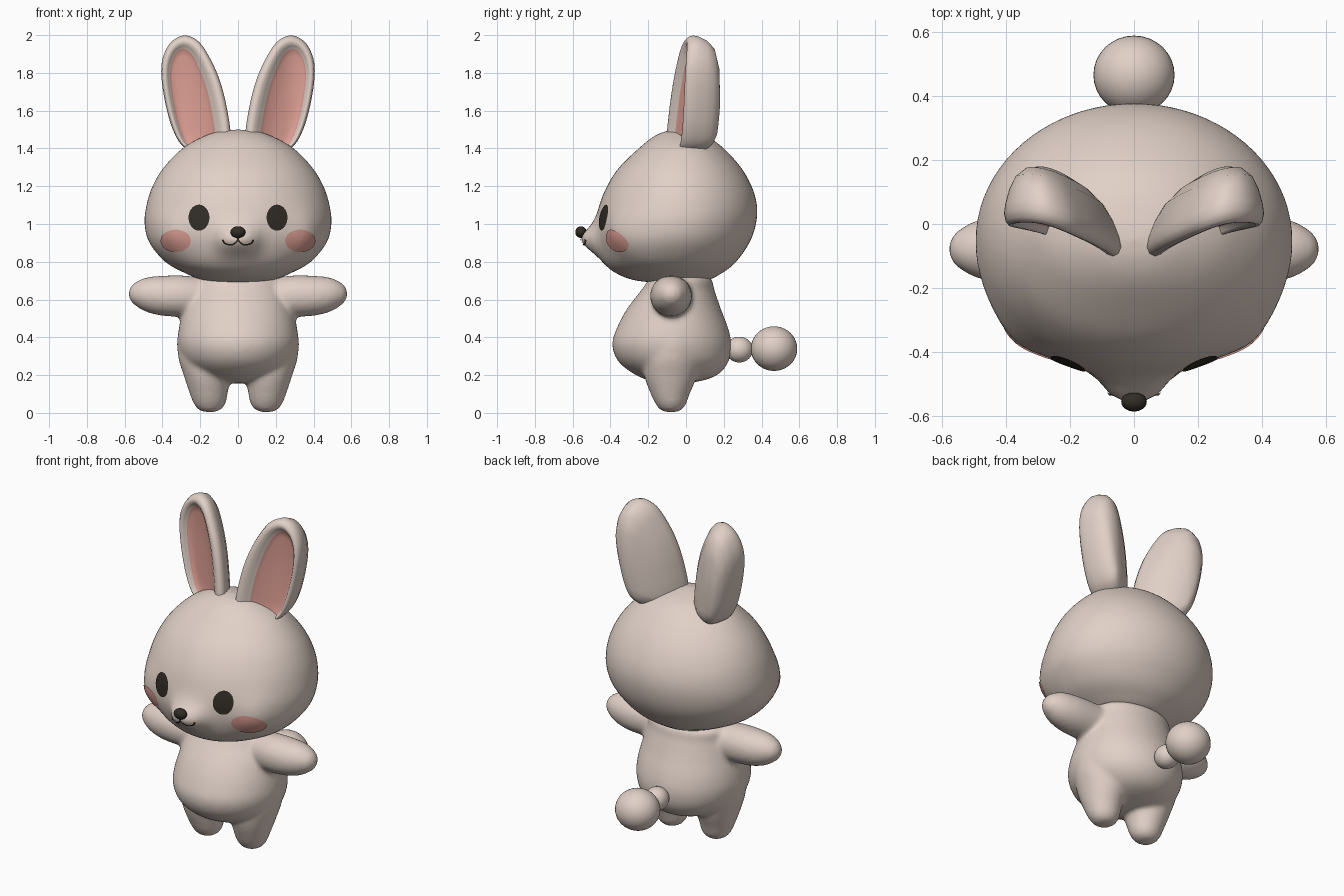
import bpy, bmesh, math
from mathutils import Vector
from mathutils.bvhtree import BVHTree

if "Cube" in bpy.data.objects:
    bpy.data.objects.remove(bpy.data.objects["Cube"])


def material(name, rgb):
    m = bpy.data.materials.new(name)
    m.diffuse_color = (*rgb, 1)
    m.use_nodes = True
    m.node_tree.nodes["Principled BSDF"].inputs["Base Color"].default_value = m.diffuse_color
    return m


CREAM = material("cream fur", (0.75, 0.635, 0.57))
PINK = material("soft pink", (0.71, 0.34, 0.29))
DARK = material("dark brown", (0.03, 0.025, 0.018))


def finish(name, bm, mats, mirror=False, closed=True):
    if closed:
        bmesh.ops.remove_doubles(bm, verts=bm.verts, dist=0.0004)
        bmesh.ops.recalc_face_normals(bm, faces=bm.faces)
    else:
        bm.normal_update()
        back = [f for f in bm.faces if f.normal.y > 0]
        bmesh.ops.reverse_faces(bm, faces=back)
    for f in bm.faces:
        f.smooth = True
    me = bpy.data.meshes.new(name)
    bm.to_mesh(me)
    ob = bpy.data.objects.new(name, me)
    bpy.context.collection.objects.link(ob)
    for m in mats:
        me.materials.append(m)
    if mirror:
        ob.modifiers.new("mirror", 'MIRROR').use_mirror_merge = False
    return ob


def spline(rows, steps, cyclic=False):
    """Catmull-Rom through rows of numbers."""
    pts = [Vector(r) for r in rows]
    n = len(pts)
    get = (lambda i: pts[i % n]) if cyclic else (lambda i: pts[max(0, min(n - 1, i))])
    out = []
    for i in range(n if cyclic else n - 1):
        a, b, c, d = (get(i + k) for k in (-1, 0, 1, 2))
        for s in range(steps):
            t = s / steps
            out.append(0.5 * (2 * b + (c - a) * t + (2 * a - 5 * b + 4 * c - d) * t * t
                              + (3 * b - a - 3 * c + d) * t ** 3))
    if not cyclic:
        out.append(pts[-1])
    return out


def bridge(bm, rings):
    """Join successive closed rings of points with quads."""
    vs = [[bm.verts.new(p) for p in r] for r in rings]
    n = len(vs[0])
    bands = []
    for a, b in zip(vs, vs[1:]):
        bands.append([bm.faces.new((a[i], a[(i + 1) % n], b[(i + 1) % n], b[i]))
                      for i in range(n)])
    return bands


def loft(bm, rows, segs=48, place=lambda p: p, steps=5):
    """Rows: position along axis, centre, half width, front y, back y."""
    rings = []
    for z, c, w, y0, y1 in spline(rows, steps):
        w = max(w, 0)
        angles = [2 * math.pi * i / segs for i in range(segs)]
        rings.append([place(Vector((c + w * math.cos(a),
                                    (y0 + y1) / 2 + (y1 - y0) / 2 * math.sin(a), z)))
                      for a in angles])
    bridge(bm, rings)
    return bm


def ball(name, centre, radii, mat):
    bm = bmesh.new()
    bmesh.ops.create_uvsphere(bm, u_segments=32, v_segments=20, radius=1)
    for v in bm.verts:
        v.co = Vector(centre) + Vector(v.co[i] * radii[i] for i in range(3))
    return finish(name, bm, [mat])


# Head with fuller cheeks and a soft pointed snout
def face_shape(p):
    if p.y < -0.07:
        p.y -= 0.036 * math.exp(-((abs(p.x) - 0.385) / 0.09) ** 2 - ((p.z - 0.93) / 0.15) ** 2)
        p.y -= 0.078 * math.exp(-(p.x / 0.108) ** 4 - ((p.z - 0.915) / 0.077) ** 2)
    return p


head = loft(bmesh.new(), [
    (0.685, 0, 0, -0.08, -0.08), (0.70, 0, 0.17, -0.26, 0.10),
    (0.74, 0, 0.28, -0.37, 0.19), (0.80, 0, 0.385, -0.435, 0.265),
    (0.90, 0, 0.468, -0.472, 0.335), (1.0, 0, 0.494, -0.478, 0.37),
    (1.1, 0, 0.484, -0.458, 0.375), (1.2, 0, 0.452, -0.418, 0.347),
    (1.3, 0, 0.392, -0.353, 0.29), (1.4, 0, 0.294, -0.25, 0.2),
    (1.46, 0, 0.19, -0.175, 0.115), (1.49, 0, 0.1, -0.11, 0.02),
    (1.5, 0, 0, -0.05, -0.05)], segs=80, place=face_shape, steps=6)
bmesh.ops.recalc_face_normals(head, faces=head.faces)
tree = BVHTree.FromBMesh(head)
finish("head", head, [CREAM])

# Torso, legs and arms fused into one soft body
body = bmesh.new()
loft(body, [(0.155, 0, 0, -0.07, -0.07), (0.165, 0, 0.12, -0.17, 0.06),
            (0.20, 0, 0.21, -0.265, 0.165), (0.27, 0, 0.287, -0.357, 0.225),
            (0.36, 0, 0.319, -0.391, 0.241), (0.45, 0, 0.313, -0.366, 0.223),
            (0.55, 0, 0.287, -0.313, 0.185), (0.65, 0, 0.252, -0.236, 0.15),
            (0.72, 0, 0.22, -0.177, 0.122), (0.76, 0, 0, -0.03, -0.03)])
for side in (1, -1):
    loft(body, [(0.002, 0.15, 0, -0.08, -0.08), (0.01, 0.15, 0.046, -0.127, -0.033),
                (0.04, 0.15, 0.08, -0.157, -0.003), (0.10, 0.155, 0.1, -0.187, 0.02),
                (0.20, 0.165, 0.123, -0.222, 0.06), (0.30, 0.187, 0.13, -0.22, 0.07),
                (0.42, 0.195, 0.116, -0.18, 0.05), (0.54, 0.18, 0, -0.07, -0.07)],
         place=lambda p: Vector((p.x * side, p.y, p.z)))
    loft(body, [(0.12, 0.6, 0, -0.06, -0.06), (0.16, 0.61, 0.09, -0.15, 0.03),
                (0.28, 0.618, 0.109, -0.187, 0.032), (0.40, 0.62, 0.106, -0.187, 0.03),
                (0.49, 0.626, 0.09, -0.169, 0.012), (0.55, 0.63, 0.057, -0.137, -0.02),
                (0.574, 0.63, 0.028, -0.107, -0.05), (0.579, 0.63, 0, -0.078, -0.078)],
         place=lambda p: Vector((p.z * side, p.y, p.x)))
body_ob = finish("body", body, [CREAM])
rm = body_ob.modifiers.new("fuse", 'REMESH')
rm.mode, rm.voxel_size, rm.use_smooth_shade = 'VOXEL', 0.012, True
sm = body_ob.modifiers.new("soften", 'SMOOTH')
sm.factor, sm.iterations = 0.5, 14

# Two-ball tail
ball("tail_base", (0, 0.282, 0.335), (0.068, 0.072, 0.068), CREAM)
ball("tail_puff", (0, 0.466, 0.34), (0.127, 0.123, 0.118), CREAM)

# Ears: concentric rings of one outline, from pink hollow over the rim to the back
outline = spline([(0.04, 1.45), (0.06, 1.62), (0.10, 1.77), (0.155, 1.89), (0.21, 1.967),
                  (0.28, 1.998), (0.35, 1.967), (0.395, 1.89), (0.406, 1.79), (0.385, 1.64),
                  (0.345, 1.5), (0.29, 1.41), (0.2, 1.37), (0.09, 1.39)], 6, cyclic=True)
# width scale, height scale, depth
ear_rings = [(0, 0, 0.02), (0.3, 0.4, 0.018), (0.54, 0.78, 0.01), (0.61, 0.86, 0.003),
             (0.70, 0.89, -0.012), (0.79, 0.92, -0.022), (0.88, 0.955, -0.022),
             (0.96, 0.985, -0.008), (1, 1, 0.016), (0.97, 0.988, 0.045), (0.87, 0.945, 0.09),
             (0.72, 0.86, 0.13), (0.5, 0.66, 0.16), (0.25, 0.35, 0.175), (0, 0, 0.18)]


def ear_point(x, z, sx, sz, d):
    zz = 1.5 + (z - 1.5) * sz
    xx = 0.2 + 0.18 * (zz - 1.5) + (x - 0.2 - 0.18 * (z - 1.5)) * sx + 0.05 * (1 - sx)
    bend = 1.5 * max(0, xx - 0.24) ** 2
    return Vector((xx, -0.024 + 0.35 * (xx - 0.22) + 0.055 * (zz - 1.5) + d - bend, zz))


bm = bmesh.new()
bands = bridge(bm, [[ear_point(x, z, *r) for x, z in outline] for r in ear_rings])
for band in bands[:3]:
    for f in band:
        f.material_index = 1
finish("ears", bm, [CREAM, PINK], mirror=True)


# Face details laid on the head surface
def on_head(x, z, lift=0.005):
    hit = tree.ray_cast(Vector((x, -2, z)), Vector((0, 1, 0)))
    return hit[0] + hit[1] * lift


def spot(name, x, z, rx, rz, mat):
    bm = bmesh.new()
    bridge(bm, [[on_head(x + rx * s * math.cos(i * math.pi / 18),
                         z + rz * s * math.sin(i * math.pi / 18)) for i in range(36)]
                for s in (1, 0.8, 0.6, 0.4, 0.2, 0.001)])
    return finish(name, bm, [mat], mirror=True, closed=False)


spot("eyes", 0.205, 1.033, 0.055, 0.068, DARK)
spot("cheeks", 0.327, 0.912, 0.079, 0.058, PINK)
ball("nose", (0, -0.556, 0.957), (0.04, 0.03, 0.031), DARK)

# Mouth ribbon: short stem, then a curl to each side
bm = bmesh.new()
path = spline([(0, 0.93), (0.004, 0.912), (0.025, 0.895), (0.05, 0.894),
               (0.07, 0.902), (0.078, 0.918)], 4)
pairs = []
for i, p in enumerate(path):
    t = (path[min(i + 1, len(path) - 1)] - path[max(i - 1, 0)]).normalized() * 0.004
    pairs.append([bm.verts.new(on_head(p.x - k * t.y, p.y + k * t.x)) for k in (1, -1)])
for a, b in zip(pairs, pairs[1:]):
    bm.faces.new((a[0], a[1], b[1], b[0]))
finish("mouth", bm, [DARK], mirror=True, closed=False)
